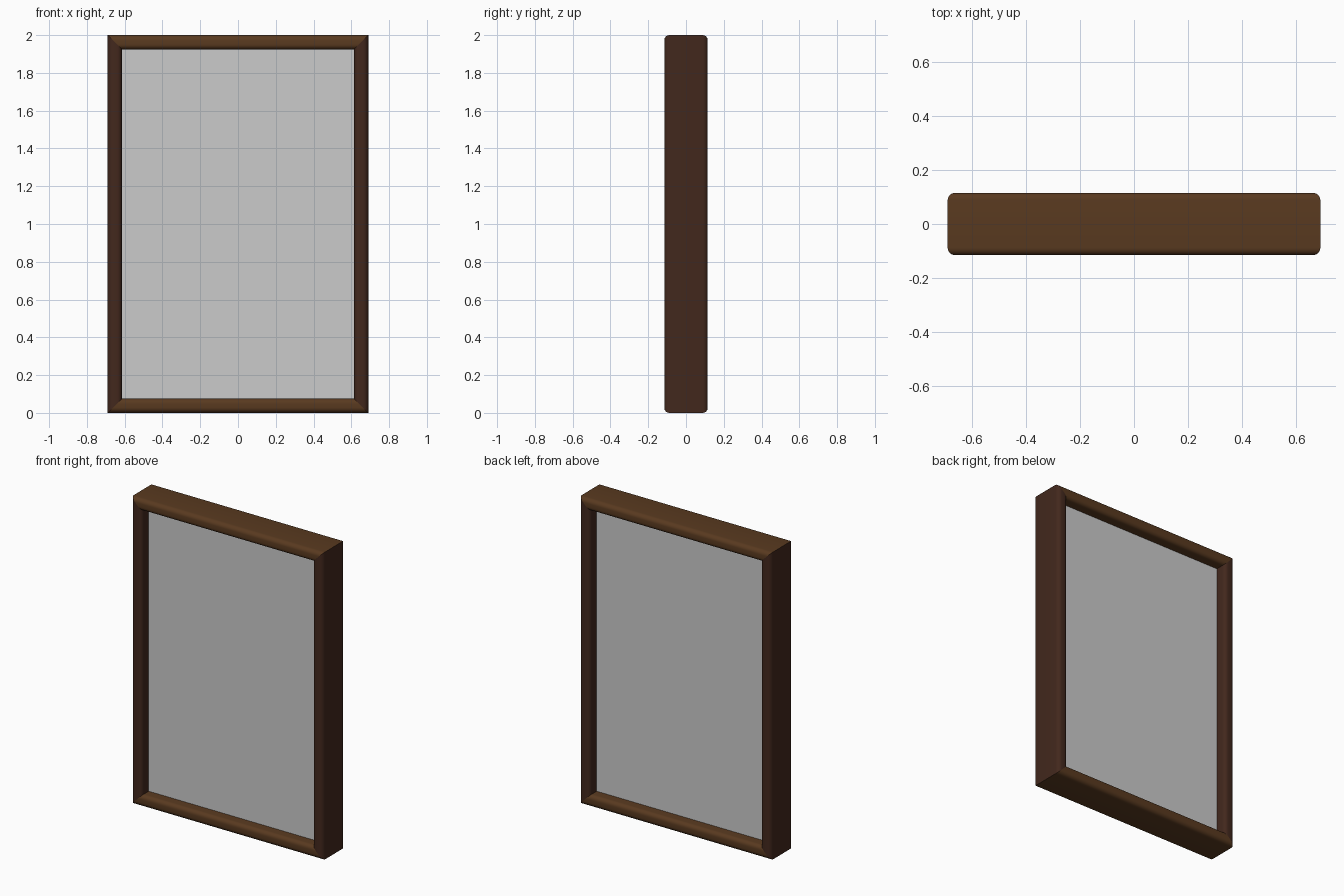
import bpy, bmesh, math

if "Cube" in bpy.data.objects:
    bpy.data.objects.remove(bpy.data.objects["Cube"])

W, H, D = 0.69, 2.0, 0.115      # half width, height, half depth
T, R, SEG = 0.075, 0.027, 6     # member width, edge radius, steps per corner


def material(name, color):
    m = bpy.data.materials.new(name)
    m.diffuse_color = color
    m.use_nodes = True
    m.node_tree.nodes["Principled BSDF"].inputs["Base Color"].default_value = m.diffuse_color
    return m


horizontal_wood = material("brown_wood", (0.10, 0.042, 0.014, 1))
vertical_wood = material("red_brown_wood", (0.055, 0.021, 0.012, 1))


def profile():
    # rounded rectangle: u = distance inward from the outer edge, v = depth
    pts = []
    corners = [(T - R, D - R, 0), (R, D - R, 90), (R, -D + R, 180), (T - R, -D + R, 270)]
    for cu, cv, start in corners:
        for i in range(SEG + 1):
            a = math.radians(start + 90 * i / SEG)
            pts.append((cu + R * math.cos(a), cv + R * math.sin(a)))
    return pts


def member(name, start, end, mat):
    # sweep the profile between two mitred frame corners
    bm = bmesh.new()
    rings = []
    for x, z in (start, end):
        sx = -1 if x > 0 else 1
        sz = -1 if z > 0 else 1
        rings.append([bm.verts.new((x + sx * u, v, z + sz * u)) for u, v in profile()])
    n = len(rings[0])
    for i in range(n):
        j = (i + 1) % n
        bm.faces.new((rings[0][i], rings[0][j], rings[1][j], rings[1][i]))
    caps = [bm.faces.new(r) for r in rings]
    bmesh.ops.recalc_face_normals(bm, faces=bm.faces)
    bmesh.ops.delete(bm, geom=caps, context='FACES_ONLY')
    mesh = bpy.data.meshes.new(name)
    bm.to_mesh(mesh)
    bm.free()
    mesh.materials.append(mat)
    mesh.shade_smooth()
    ob = bpy.data.objects.new(name, mesh)
    bpy.context.collection.objects.link(ob)


# mitred frame
bl, br, tr, tl = (-W, 0), (W, 0), (W, H), (-W, H)
member("bottom_rail", bl, br, horizontal_wood)
member("top_rail", tl, tr, horizontal_wood)
member("left_stile", bl, tl, vertical_wood)
member("right_stile", br, tr, vertical_wood)

# grey panel held in the frame
bpy.ops.mesh.primitive_cube_add(size=1, location=(0, 0, H / 2))
panel = bpy.context.object
panel.name = "panel"
panel.scale = (2 * (W - T) + 0.01, 0.08, H - 2 * T + 0.01)
bpy.ops.object.transform_apply(location=False, rotation=False, scale=True)
